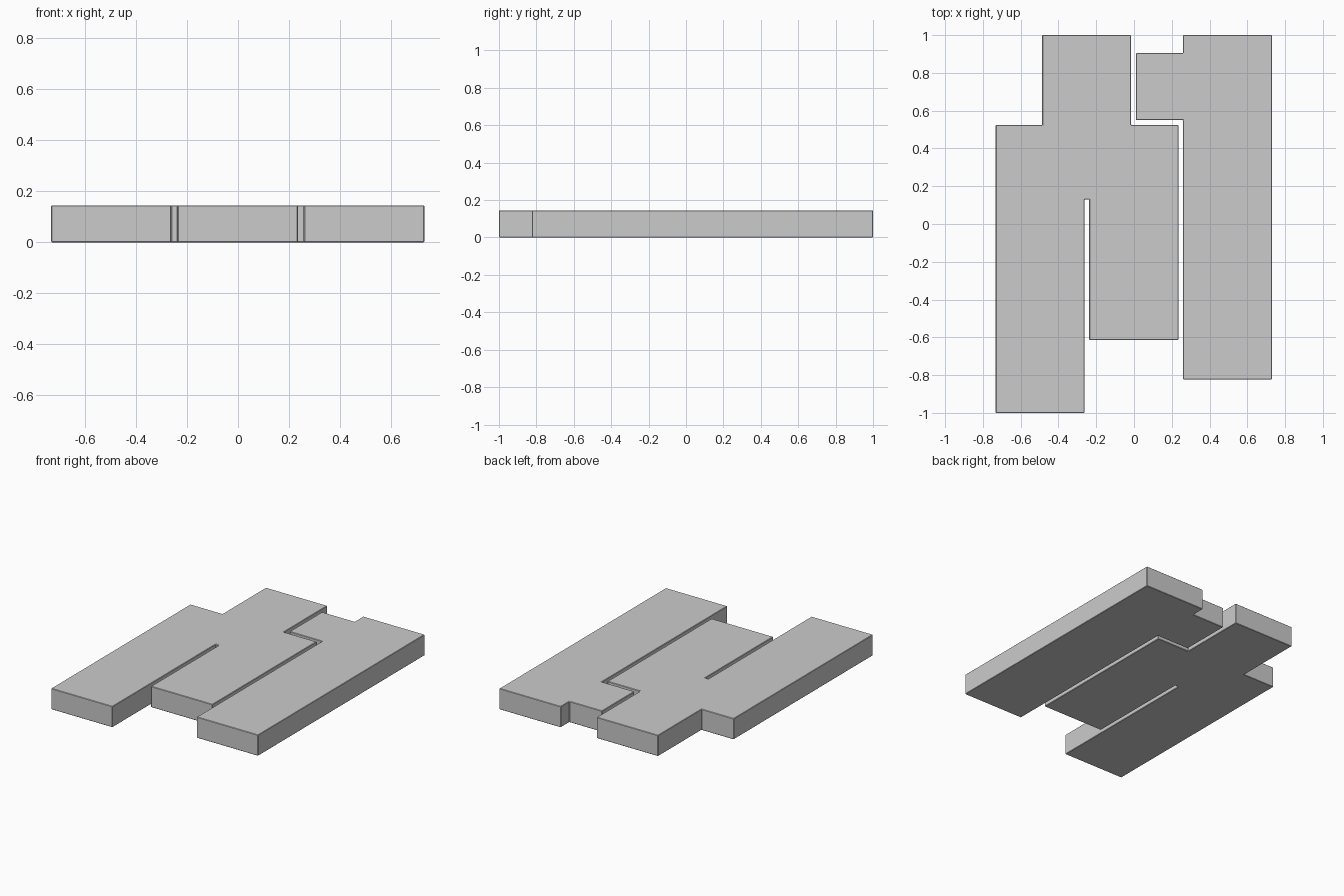
import bpy, bmesh

if "Cube" in bpy.data.objects:
    bpy.data.objects.remove(bpy.data.objects["Cube"])

HEIGHT = 0.145


def slab(name, outline):
    # Extrude a flat outline upward from the ground
    bm = bmesh.new()
    face = bm.faces.new([bm.verts.new((x, y, 0)) for x, y in outline])
    top = bmesh.ops.extrude_face_region(bm, geom=[face])["geom"]
    bmesh.ops.translate(bm, vec=(0, 0, HEIGHT),
                        verts=[v for v in top if isinstance(v, bmesh.types.BMVert)])
    bmesh.ops.recalc_face_normals(bm, faces=bm.faces)
    mesh = bpy.data.meshes.new(name)
    bm.to_mesh(mesh)
    bm.free()
    obj = bpy.data.objects.new(name, mesh)
    bpy.context.collection.objects.link(obj)
    # Slightly eased edges
    bevel = obj.modifiers.new("eased_edges", "BEVEL")
    bevel.width = 0.003
    bevel.segments = 1
    return obj


# Left piece: two legs split by a slot, with a block on top
slab("forked_plate", [
    (-0.732, -1), (-0.262, -1), (-0.262, 0.13), (-0.237, 0.13),
    (-0.237, -0.615), (0.235, -0.615), (0.235, 0.524), (-0.016, 0.524),
    (-0.016, 1), (-0.486, 1), (-0.486, 0.524), (-0.732, 0.524)])

# Right piece: long bar with a side tab
slab("tabbed_bar", [
    (0.26, -0.823), (0.73, -0.823), (0.73, 1), (0.26, 1),
    (0.26, 0.905), (0.01, 0.905), (0.01, 0.55), (0.26, 0.55)])
